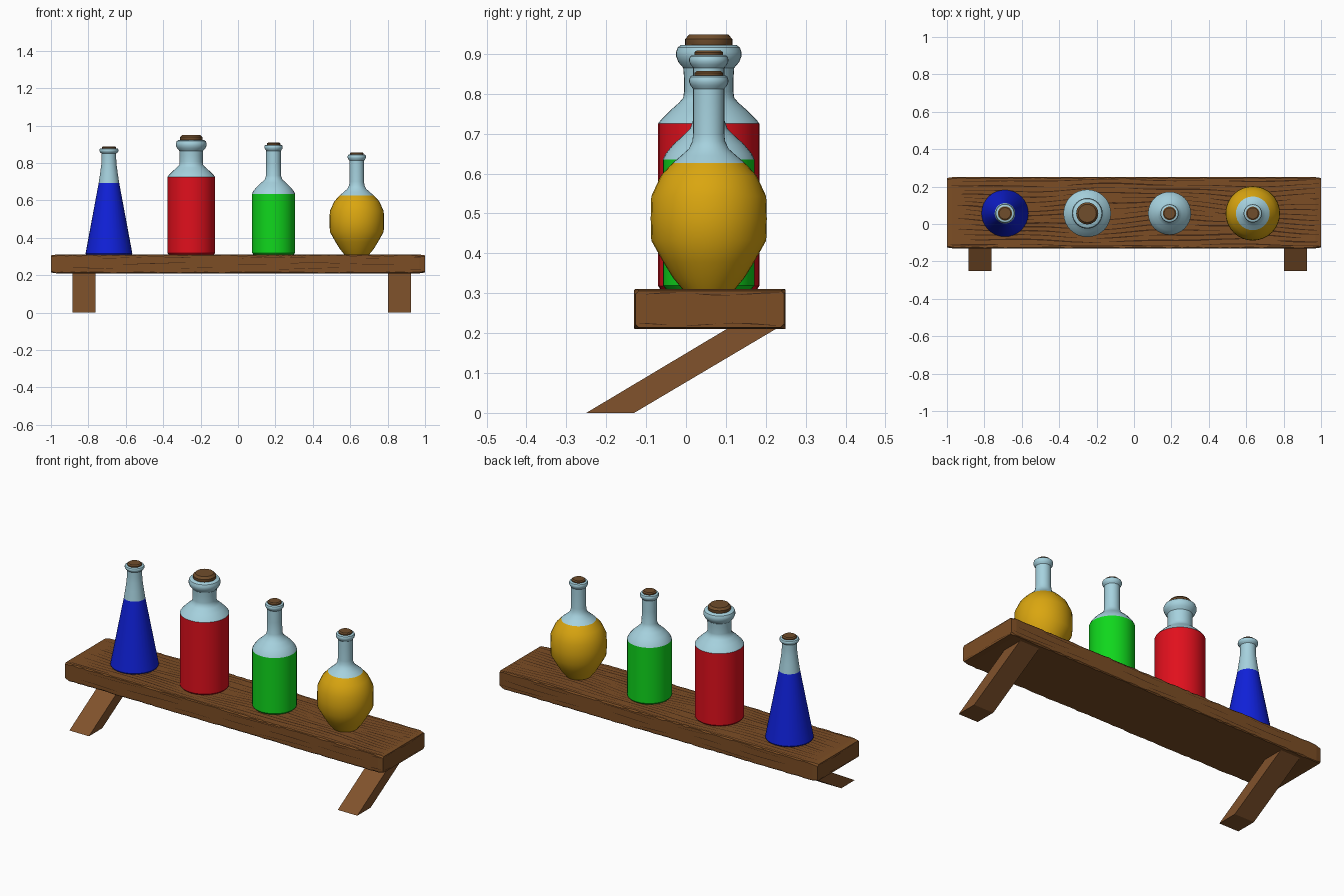
import bpy, bmesh, math, random

if "Cube" in bpy.data.objects:
    bpy.data.objects.remove(bpy.data.objects["Cube"])

random.seed(4)


def material(name, rgb):
    m = bpy.data.materials.new(name)
    m.diffuse_color = (*rgb, 1)
    m.use_nodes = True
    m.node_tree.nodes["Principled BSDF"].inputs["Base Color"].default_value = m.diffuse_color
    return m


WOOD = material("wood", (0.20, 0.075, 0.018))
LEG = material("leg_wood", (0.22, 0.085, 0.025))
GRAIN = material("dark_grain", (0.05, 0.018, 0.006))
GLASS = material("glass", (0.38, 0.64, 0.73))
CORK = material("cork", (0.16, 0.075, 0.025))
BLUE = material("blue_liquid", (0.005, 0.015, 0.70))
RED = material("red_liquid", (0.75, 0.005, 0.012))
GREEN = material("green_liquid", (0.005, 0.68, 0.012))
GOLD = material("gold_liquid", (0.70, 0.38, 0.005))


def make(name, verts, faces, mat, smooth=None):
    me = bpy.data.meshes.new(name)
    me.from_pydata(verts, [], faces)
    bm = bmesh.new()
    bm.from_mesh(me)
    bmesh.ops.recalc_face_normals(bm, faces=bm.faces)
    bm.to_mesh(me)
    bm.free()
    me.materials.append(mat)
    ob = bpy.data.objects.new(name, me)
    bpy.context.collection.objects.link(ob)
    if smooth:
        bpy.ops.object.select_all(action='DESELECT')
        ob.select_set(True)
        bpy.context.view_layer.objects.active = ob
        bpy.ops.object.shade_smooth_by_angle(angle=math.radians(smooth))
    return ob


def loft(name, rings, mat, smooth=None):
    n = len(rings[0])
    verts = [v for r in rings for v in r]
    faces = [(i * n + j, i * n + (j + 1) % n, (i + 1) * n + (j + 1) % n, (i + 1) * n + j)
             for i in range(len(rings) - 1) for j in range(n)]
    faces += [tuple(range(n)), tuple(range(len(verts) - n, len(verts)))]
    return make(name, verts, faces, mat, smooth)


def turned(name, x, profile, mat, n=32):
    y = 0.057
    rings = [[(x + r * math.cos(2 * math.pi * k / n), y + r * math.sin(2 * math.pi * k / n), z)
              for k in range(n)] for r, z in profile]
    return loft(name, rings, mat, 35)


# Shelf board with slightly worn, chamfered edges
Y0, Y1, Z0, Z1 = -0.13, 0.25, 0.21, 0.31
rings = []
count = 70
for i in range(count + 1):
    x = -1 + 2 * i / count
    inset = 0.004 if i in (0, count) else 0
    c = [random.uniform(0.002, 0.008) + inset for _ in range(4)]
    a, b, d, e = Y0 + inset, Y1 - inset, Z0 + inset, Z1 - inset
    rings.append([(x, a + c[0], d), (x, b - c[1], d), (x, b, d + c[1]), (x, b, e - c[2]),
                  (x, b - c[2], e), (x, a + c[3], e), (x, a, e - c[3]), (x, a, d + c[0])])
loft("shelf_board", rings, WOOD)


# Grain: thin tapered dark strips laid on the top and edges
gv, gf = [], []


def strip(start, end, width, place):
    steps = max(4, int((end - start) / 0.025))
    for i in range(steps + 1):
        t = i / steps
        s = start + (end - start) * t
        w = width * (0.15 + math.sin(math.pi * t) ** 0.5 * random.uniform(0.7, 1)) / 2 if 0 < t < 1 else 0.0003
        gv.extend([place(s, -w), place(s, w)])
        if i:
            k = len(gv)
            gf.append((k - 4, k - 3, k - 1, k - 2))


def top_place(base):
    def f(x, o):
        wave = 0.014 * math.sin(5 * x + 9 * base) + 0.007 * math.sin(11 * x - 14 * base)
        y = base + wave * (1 - ((base - 0.06) / 0.21) ** 2)
        return (x, y + o, Z1 + 0.0012)
    return f


def side_place(y, base, phase):
    return lambda x, o: (x, y, base + 0.004 * math.sin(9 * x + phase) + o)


def end_place(x, base, phase):
    return lambda y, o: (x, y, base + 0.003 * math.sin(25 * y + phase) + o)


def broken_line(lo, hi, width, lengths, gap, place):
    s = lo + random.uniform(0, gap)
    while s < hi - 0.04:
        e = min(hi, s + random.uniform(*lengths))
        strip(s, e, width * random.uniform(0.6, 1.2), place)
        s = e + random.uniform(0.01, gap)


for k in range(15):
    broken_line(-0.99, 0.99, 0.007, (0.25, 0.9), 0.12, top_place(Y0 + 0.017 + k * 0.0247))
for y in (Y0 - 0.0012, Y1 + 0.0012):
    for z in (0.235, 0.262, 0.293):
        broken_line(-0.99, 0.99, 0.003, (0.1, 0.35), 0.4, side_place(y, z, 40 * z))
for x in (-1.0008, 1.0008):
    for z in (0.222, 0.298):
        broken_line(Y0 + 0.01, Y1 - 0.01, 0.003, (0.06, 0.15), 0.06, end_place(x, z, 50 * z))
make("wood_grain", gv, gf, GRAIN)

# Slanted legs
for name, xa, xb in (("left_leg", -0.885, -0.762), ("right_leg", 0.802, 0.925)):
    section = [(-0.25, 0), (-0.13, 0), (0.228, 0.212), (0.105, 0.212)]
    loft(name, [[(x, y, z) for y, z in section] for x in (xa, xb)], LEG)


# Bottles: liquid body, glass neck and cork share one axis
def bottle(name, x, liquid, color, glass, cork_r, cork_z0, cork_z1):
    turned(name + "_liquid", x, liquid, color)
    turned(name + "_glass", x, [liquid[-1]] + glass, GLASS)
    h = cork_z1 - cork_z0
    turned(name + "_cork", x, [(cork_r * 0.9, cork_z0 - 0.01), (cork_r, cork_z0 + 0.1 * h),
                               (cork_r, cork_z0 + 0.6 * h), (cork_r * 0.82, cork_z1)], CORK)


def lip(neck, r, z0, z1):
    h = z1 - z0
    return [(neck, z0), (r * 0.93, z0 + 0.25 * h), (r, z0 + 0.5 * h),
            (r, z0 + 0.7 * h), (r * 0.95, z0 + 0.9 * h), (r * 0.85, z1)]


bottle("cone_bottle", -0.69, [(0.122, 0.31), (0.125, 0.316), (0.055, 0.692)], BLUE,
       [(0.047, 0.745), (0.041, 0.79), (0.039, 0.82)] + lip(0.039, 0.051, 0.85, 0.878),
       0.038, 0.876, 0.889)
bottle("wide_bottle", -0.25, [(0.12, 0.31), (0.127, 0.318), (0.127, 0.725)], RED,
       [(0.119, 0.736), (0.098, 0.757), (0.075, 0.777), (0.064, 0.79), (0.062, 0.805),
        (0.062, 0.84)] + lip(0.064, 0.082, 0.865, 0.922), 0.059, 0.92, 0.949)
bottle("slim_bottle", 0.19, [(0.107, 0.31), (0.115, 0.319), (0.115, 0.635)], GREEN,
       [(0.108, 0.65), (0.09, 0.672), (0.066, 0.694), (0.047, 0.712), (0.040, 0.732),
        (0.039, 0.80)] + lip(0.039, 0.049, 0.865, 0.897), 0.036, 0.896, 0.909)
bottle("round_bottle", 0.635,
       [(0.066, 0.31), (0.09, 0.339), (0.114, 0.378), (0.144, 0.432), (0.1455, 0.487), (0.144, 0.543),
        (0.120, 0.595), (0.090, 0.627)], GOLD,
       [(0.069, 0.645), (0.050, 0.662), (0.041, 0.681), (0.039, 0.70), (0.039, 0.78)]
       + lip(0.039, 0.049, 0.812, 0.846), 0.036, 0.845, 0.857)
